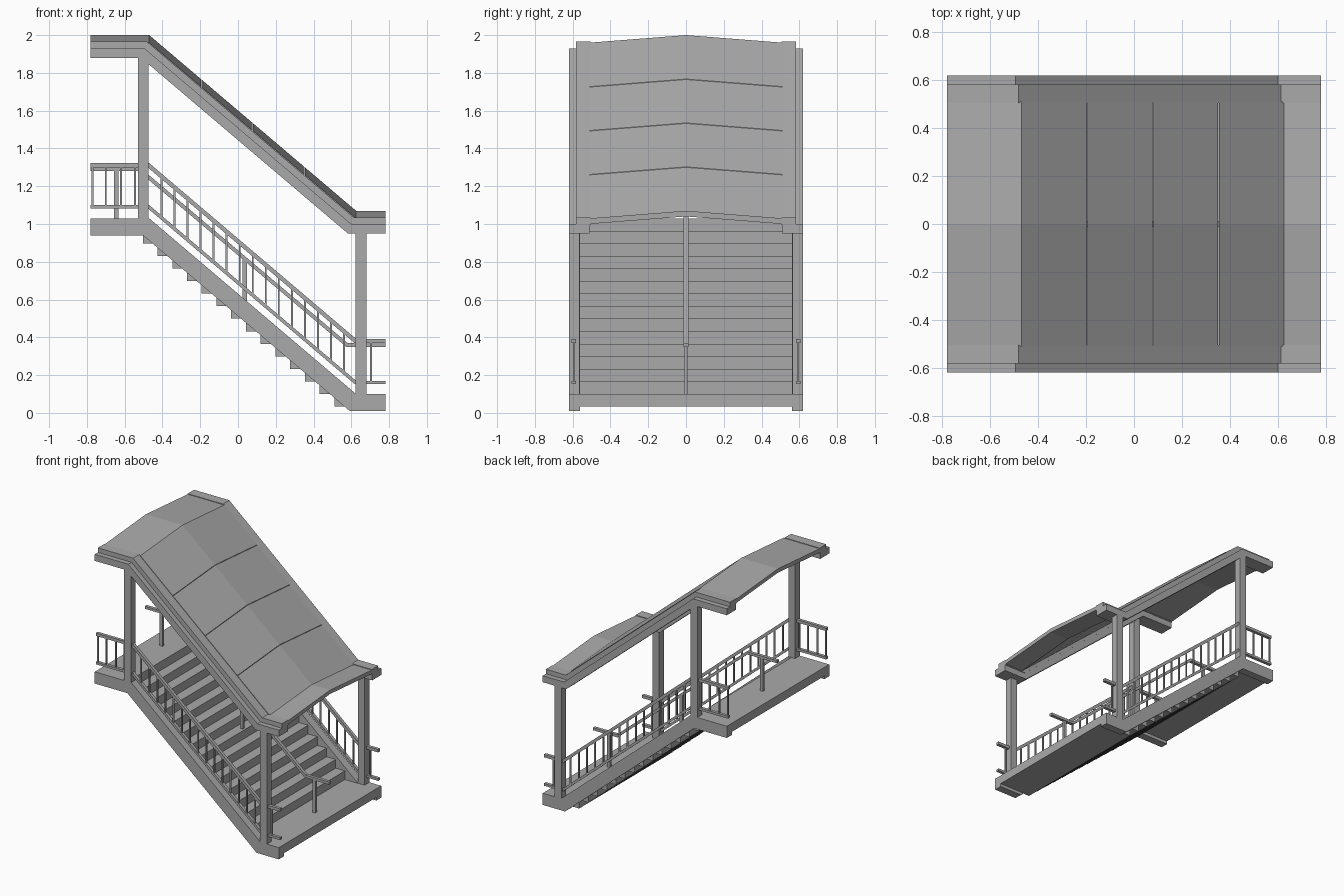
import bpy

cube = bpy.data.objects.get("Cube")
if cube:
    bpy.data.objects.remove(cube, do_unlink=True)

grey = bpy.data.materials.new("concrete_grey")
grey.use_nodes = True
grey.diffuse_color = (0.4, 0.4, 0.4, 1)
grey.node_tree.nodes["Principled BSDF"].inputs["Base Color"].default_value = (0.4, 0.4, 0.4, 1)

END = 0.78        # half length
DROP = 0.93       # height from lower to upper landing
KINK = (-0.47, 0.625)
MITRE = 0.368     # tangent of half the bend angle


def loft(name, ring_a, ring_b):
    """Closed prism between two matching rings of points."""
    n = len(ring_a)
    faces = [tuple(range(n)), tuple(reversed(range(n, 2 * n)))]
    faces += [(i, i + n, (i + 1) % n + n, (i + 1) % n) for i in range(n)]
    mesh = bpy.data.meshes.new(name)
    mesh.from_pydata(ring_a + ring_b, [], faces)
    mesh.materials.append(grey)
    obj = bpy.data.objects.new(name, mesh)
    bpy.context.collection.objects.link(obj)
    # consistent outward normals
    import bmesh
    bm = bmesh.new()
    bm.from_mesh(mesh)
    bmesh.ops.recalc_face_normals(bm, faces=bm.faces)
    bm.to_mesh(mesh)
    bm.free()
    return obj


def box(name, x0, x1, y0, y1, z0, z1):
    ring = [(x0, z0), (x1, z0), (x1, z1), (x0, z1)]
    return loft(name, [(x, y0, z) for x, z in ring], [(x, y1, z) for x, z in ring])


def bent_line(top, depth, kinks):
    """Flat, sloping, flat line, offset down by depth with mitred bends."""
    shift = -depth * MITRE
    high, low = top - depth, top - DROP - depth
    return [(-END, high), (kinks[0] + shift, high), (kinks[1] + shift, low), (END, low)]


def bent_bar(name, top, thickness, y0, y1, kinks=KINK):
    ring = bent_line(top, 0, kinks) + bent_line(top, thickness, kinks)[::-1]
    return loft(name, [(x, y0, z) for x, z in ring], [(x, y1, z) for x, z in ring])


def height(x, top, kinks=KINK):
    t = (x - kinks[0]) / (kinks[1] - kinks[0])
    return top - DROP * min(max(t, 0), 1)


# Landings and steps
RISERS = 14
rise = DROP / RISERS
run = 0.078
start = -0.5
finish = start + run * (RISERS - 1)
box("upper_landing", -END, start, -0.565, 0.565, 1.03 - rise, 1.03)
box("lower_landing", finish - 0.004, END, -0.565, 0.565, 0.10 - rise, 0.10)
for k in range(RISERS - 1):
    x = start + run * k
    z = 1.03 - rise * (k + 1)
    box("step", x - 0.004, x + run, -0.565, 0.565, z - rise, z)

# Both sides: stringer, posts, railing and roof beam
baluster_x = [-0.77, -0.70, -0.62, -0.545, 0.705]
baluster_x += [-0.405 + 0.069 * k for k in range(15)]
for side, s in (("right", -1), ("left", 1)):
    bent_bar(side + "_stringer", 1.03, 0.09, s * 0.56, s * 0.62)
    box(side + "_upper_post", -0.53, -0.473, s * 0.563, s * 0.62, 1.0, 1.89)
    box(side + "_lower_post", 0.622, 0.68, s * 0.563, s * 0.62, 0.08, 0.96)
    bent_bar(side + "_handrail", 1.322, 0.022, s * 0.582, s * 0.606)
    bent_bar(side + "_bottom_rail", 1.10, 0.018, s * 0.582, s * 0.606)
    for x in baluster_x:
        box(side + "_baluster", x - 0.005, x + 0.005, s * 0.589, s * 0.599,
            height(x, 1.09), height(x, 1.31))
    bent_bar(side + "_roof_beam", 1.93, 0.05, s * 0.51, s * 0.62, (-0.495, 0.6))
    bent_bar(side + "_roof_curb", 1.965, 0.04, s * 0.505, s * 0.582, (-0.482, 0.612))

# Central handrail
centre = (-0.52, 0.58)
bent_bar("centre_handrail", 1.30, 0.02, -0.012, 0.012, centre)
for x, floor in ((-0.645, 1.03), (0.035, 0.59), (0.65, 0.10)):
    box("centre_rail_post", x - 0.012, x + 0.012, -0.009, 0.009,
        floor - 0.01, height(x, 1.29, centre))

# Shallow gabled roof, in panels
SLOPE_PANELS = 4
stations = [-END]
stations += [KINK[0] + (KINK[1] - KINK[0]) * i / SLOPE_PANELS for i in range(SLOPE_PANELS + 1)]
stations.append(END)
section = [(-0.51, -0.04), (0, 0), (0.51, -0.04), (0.51, -0.07), (0, -0.03), (-0.51, -0.07)]
for i, (a, b) in enumerate(zip(stations, stations[1:])):
    # a hairline joint between sloping panels
    if 1 < i <= SLOPE_PANELS:
        a += 0.003
    rings = [[(x, y, height(x, 2.0) + dz) for y, dz in section] for x in (a, b)]
    loft("roof_panel", *rings)
